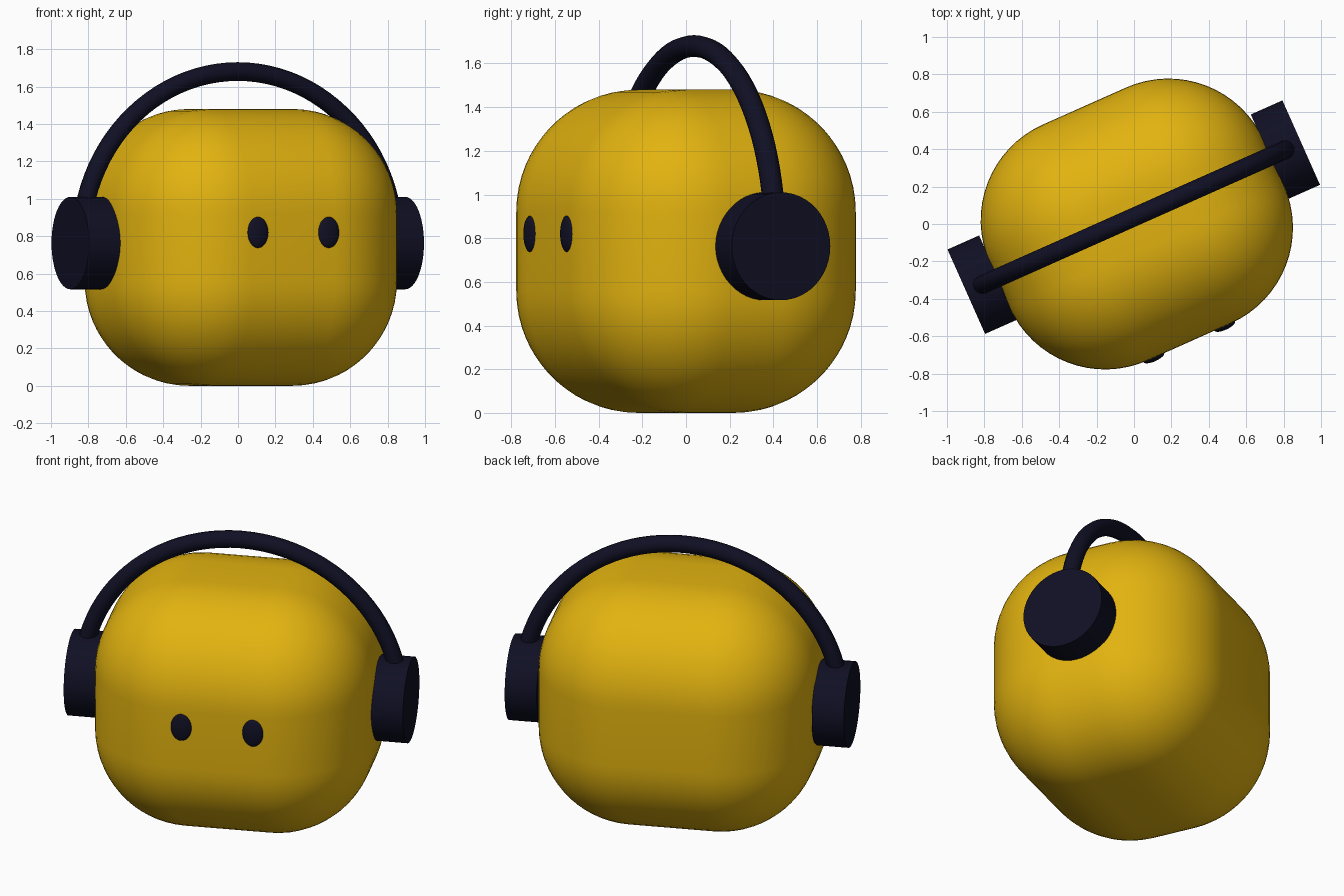
import bpy, math
from mathutils import Matrix

if "Cube" in bpy.data.objects:
    bpy.data.objects.remove(bpy.data.objects["Cube"])

TURN = Matrix.Translation((0.015, 0, 0)) @ Matrix.Rotation(math.radians(24), 4, 'Z')
EAR_Y, EAR_Z = 0.04, 0.763


def material(name, rgb):
    m = bpy.data.materials.new(name)
    m.diffuse_color = (*rgb, 1)
    m.use_nodes = True
    m.node_tree.nodes["Principled BSDF"].inputs["Base Color"].default_value = m.diffuse_color
    return m


gold = material("golden_yellow", (0.76, 0.45, 0.005))
navy = material("dark_navy", (0.005, 0.005, 0.018))


def finish(name, mat, angle=35):
    """Name, colour, smooth and turn the active object with the whole figure."""
    ob = bpy.context.object
    ob.name = name
    ob.data.materials.append(mat)
    bpy.ops.object.shade_smooth_by_angle(angle=math.radians(angle))
    ob.matrix_world = TURN @ ob.matrix_basis
    return ob


# Body: heavily rounded box
bpy.ops.mesh.primitive_cube_add(size=1, location=(0, 0, 0.74))
body = bpy.context.object
body.scale = (1.606, 1.38, 1.48)
bpy.ops.object.transform_apply(location=False, rotation=False, scale=True)
bevel = body.modifiers.new("rounding", 'BEVEL')
bevel.width = 0.56
bevel.segments = 16
bpy.ops.object.modifier_apply(modifier=bevel.name)
finish("body", gold)

for side, label in ((-1, "left"), (1, "right")):
    # Ear cups: flat discs on the sides
    bpy.ops.mesh.primitive_cylinder_add(
        vertices=48, radius=0.247, depth=0.185,
        location=(side * 0.8875, EAR_Y, EAR_Z), rotation=(0, math.pi / 2, 0))
    finish(label + "_ear_cup", navy)
    # Eyes: flattened ovals on the front face
    bpy.ops.mesh.primitive_uv_sphere_add(
        segments=32, ring_count=16, radius=1, location=(side * 0.207, -0.69, 0.82))
    bpy.context.object.scale = (0.06, 0.02, 0.083)
    finish(label + "_eye", navy, 60)

# Headband: half-circle tube running into both ear cups
curve = bpy.data.curves.new("headband", 'CURVE')
curve.dimensions = '3D'
curve.bevel_depth = 0.05
curve.bevel_resolution = 4
curve.use_fill_caps = True
spline = curve.splines.new('POLY')
steps = 48
spline.points.add(steps)
for i, p in enumerate(spline.points):
    a = math.pi * i / steps
    p.co = (0.917 * math.cos(a), EAR_Y, EAR_Z + 0.917 * math.sin(a), 1)
band = bpy.data.objects.new("headband", curve)
bpy.context.collection.objects.link(band)
bpy.ops.object.select_all(action='DESELECT')
band.select_set(True)
bpy.context.view_layer.objects.active = band
bpy.ops.object.convert(target='MESH')
finish("headband", navy)
